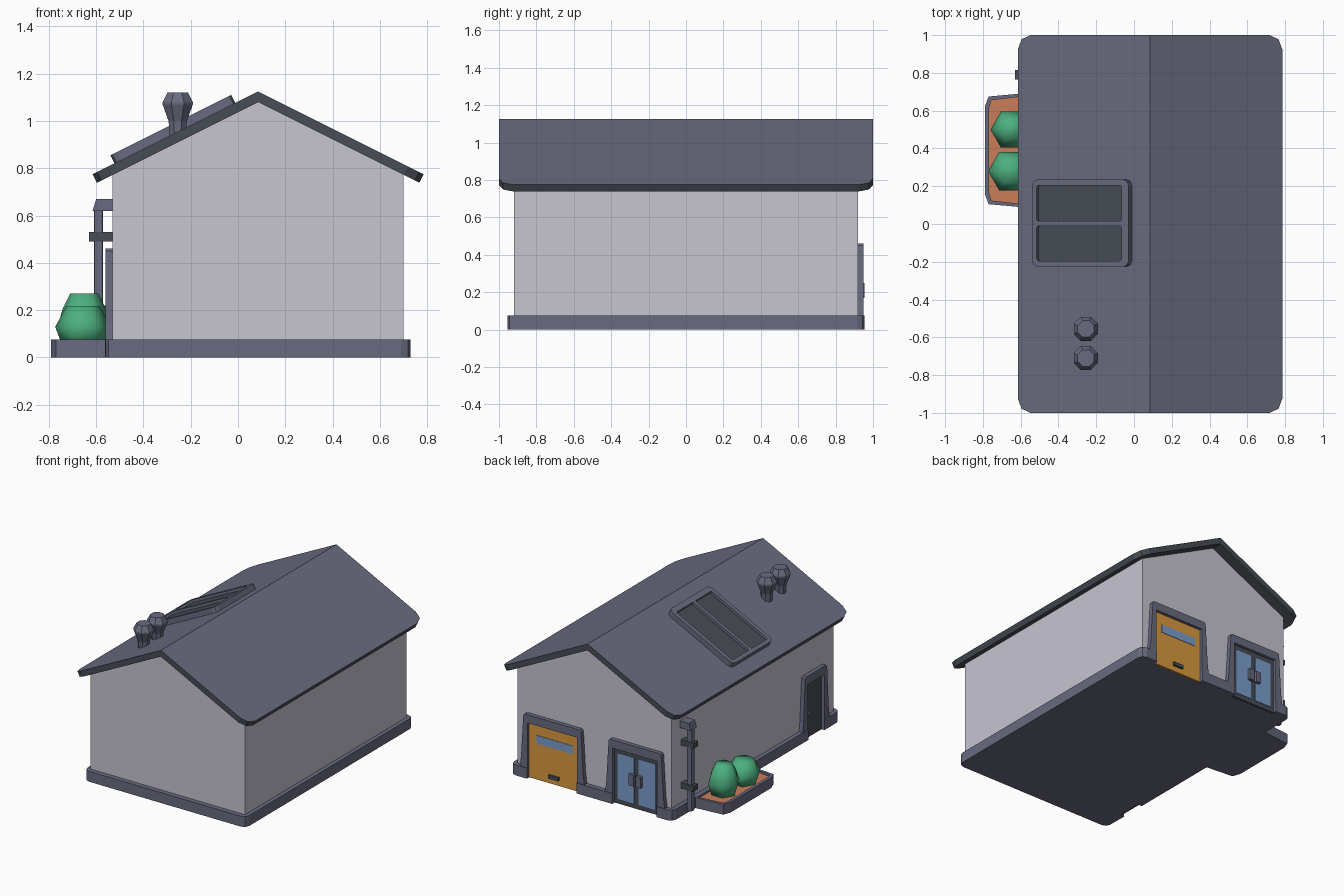
import bpy, bmesh, math
from mathutils import Vector

if "Cube" in bpy.data.objects:
    bpy.data.objects.remove(bpy.data.objects["Cube"])


def material(name, srgb):
    m = bpy.data.materials.new(name)
    lin = [c / 12.92 if c <= 0.04045 else ((c + 0.055) / 1.055) ** 2.4 for c in srgb]
    m.diffuse_color = (*lin, 1)
    m.use_nodes = True
    m.node_tree.nodes["Principled BSDF"].inputs["Base Color"].default_value = m.diffuse_color
    return m


WALL = material("pale_wall", (0.78, 0.775, 0.82))
SLATE = material("slate", (0.41, 0.42, 0.50))
DARK = material("dark_grey", (0.28, 0.30, 0.33))
GOLD = material("garage_yellow", (0.85, 0.60, 0.25))
GLASS = material("glass_blue", (0.48, 0.62, 0.80))
SOIL = material("soil_orange", (0.79, 0.49, 0.35))
GREEN = material("shrub_green", (0.30, 0.69, 0.50))


def finish(name, bm, *mats):
    bmesh.ops.recalc_face_normals(bm, faces=bm.faces)
    me = bpy.data.meshes.new(name)
    bm.to_mesh(me)
    bm.free()
    for m in mats:
        me.materials.append(m)
    ob = bpy.data.objects.new(name, me)
    bpy.context.collection.objects.link(ob)
    return ob


# Coordinate frames: profile point (a, b) and extrusion depth c to world space
def plan(a, b, c): return (a, b, c)
def gable(a, b, c): return (a, c, b)
def back(a, b, c): return (a, 0.92 + c, b)
def left(a, b, c): return (-0.53 - c, a, b)
def slope(a, b, c): return (0.085 - 0.894 * a - 0.447 * c, b, 1.125 - 0.447 * a + 0.894 * c)


def prism_mesh(pts, to3d, lo, hi):
    bm = bmesh.new()
    a = [bm.verts.new(to3d(p[0], p[1], lo)) for p in pts]
    b = [bm.verts.new(to3d(p[0], p[1], hi)) for p in pts]
    bm.faces.new(a)
    bm.faces.new(b)
    for i in range(len(a)):
        j = (i + 1) % len(a)
        bm.faces.new((a[i], a[j], b[j], b[i]))
    bmesh.ops.recalc_face_normals(bm, faces=bm.faces)
    return bm


def prism(name, mat, pts, to3d, lo, hi):
    return finish(name, prism_mesh(pts, to3d, lo, hi), mat)


def rect(a0, a1, b0, b1):
    return [(a0, b0), (a1, b0), (a1, b1), (a0, b1)]


def corner(cx, cy, r, start):
    # quarter arc in two segments
    return [(cx + r * math.cos(math.radians(start + 45 * k)),
             cy + r * math.sin(math.radians(start + 45 * k))) for k in range(3)]


def rounded(a0, a1, b0, b1, r):
    return (corner(a1 - r, b1 - r, r, 0) + corner(a0 + r, b1 - r, r, 90)
            + corner(a0 + r, b0 + r, r, 180) + corner(a1 - r, b0 + r, r, 270))


def lathe(name, mat, center, rings, sides, turn):
    bm = bmesh.new()
    loops = [[bm.verts.new((center[0] + r * math.cos(turn + math.tau * k / sides),
                            center[1] + r * math.sin(turn + math.tau * k / sides), z))
              for k in range(sides)] for r, z in rings]
    for lo, hi in zip(loops, loops[1:]):
        for k in range(sides):
            j = (k + 1) % sides
            bm.faces.new((lo[k], lo[j], hi[j], hi[k]))
    bm.faces.new(loops[0])
    bm.faces.new(loops[-1])
    return finish(name, bm, mat)


# Door openings: name, wall frame, inner edges, head height
GARAGE, ENTRY, SIDE = (0.205, 0.60), (-0.435, -0.08), (-0.775, -0.59)

# Plinth with rounded corners and a gap at each door
r = 0.04
outline = corner(0.73 - r, 0.955 - r, r, 0)
for lo, hi in (GARAGE, ENTRY):
    outline += [(hi, 0.955), (hi, 0.915), (lo, 0.915), (lo, 0.955)]
outline += corner(-0.56 + r, 0.955 - r, r, 90)
outline += [(-0.562, SIDE[1]), (-0.525, SIDE[1]), (-0.525, SIDE[0]), (-0.562, SIDE[0])]
outline += corner(-0.56 + r, -0.955 + r, r, 180) + corner(0.73 - r, -0.955 + r, r, 270)
prism("plinth", SLATE, outline, plan, 0, 0.075)

# Walls
prism("walls", WALL, [(-0.53, 0.002), (0.70, 0.002), (0.70, 0.78), (0.085, 1.09), (-0.53, 0.78)],
      gable, -0.92, 0.92)

# Roof: slate on top, dark edges and underside, rounded eave corners
bm = prism_mesh([(-0.615, 0.775), (0.085, 1.125), (0.785, 0.775),
                 (0.767, 0.739), (0.085, 1.08), (-0.597, 0.739)], gable, -1, 1)
tips = [e for e in bm.edges
        if all(abs(v.co.x - 0.085) > 0.6 for v in e.verts)
        and e.verts[0].co.y == e.verts[1].co.y]
bmesh.ops.bevel(bm, geom=tips, offset=0.075, segments=2, profile=0.5, affect='EDGES')
bmesh.ops.recalc_face_normals(bm, faces=bm.faces)
for f in bm.faces:
    f.material_index = 0 if f.normal.z > 0.5 else 1
finish("roof", bm, SLATE, DARK)


# Door surrounds, splayed outwards towards the ground
def surround(name, to3d, span):
    lo, hi = span
    prism(name, SLATE, [(lo - 0.065, 0.03), (lo - 0.05, 0.15), (lo - 0.032, 0.45), (lo - 0.022, 0.46),
                        (hi + 0.022, 0.46), (hi + 0.032, 0.45), (hi + 0.05, 0.15), (hi + 0.065, 0.03),
                        (hi, 0.03), (hi, 0.40), (lo, 0.40), (lo, 0.03)], to3d, -0.005, 0.03)


for name, to3d, span, mat in (("garage", back, GARAGE, GOLD), ("entry", back, ENTRY, DARK),
                              ("side", left, SIDE, DARK)):
    surround(name + "_door_surround", to3d, span)
    prism(name + "_door", mat, rect(*span, 0.001, 0.405), to3d, -0.006, 0.009)

# Garage door window and handle
prism("garage_window", GLASS, rect(0.25, 0.54, 0.26, 0.32), back, 0.006, 0.012)
prism("garage_handle", DARK, rect(0.36, 0.44, 0.04, 0.065), back, 0.005, 0.025)

# Entry door panes, handles and centre gap
for i, s in enumerate((-1, 1)):
    c = -0.2575 + s * 0.085
    prism(f"entry_pane_{i}", GLASS, rect(c - 0.067, c + 0.067, 0.035, 0.365), back, 0.006, 0.012)
    h = -0.2575 + s * 0.028
    prism(f"entry_handle_{i}", SLATE, rect(h - 0.02, h + 0.02, 0.17, 0.25), back, 0.006, 0.035)

# Side door handle
prism("side_handle", SLATE, rect(-0.645, -0.605, 0.16, 0.18), left, 0.005, 0.022)

# Drainpipe with top elbow and two clamps
prism("drainpipe", SLATE, rounded(-0.61, -0.57, 0.77, 0.81, 0.01), plan, 0.03, 0.64)
prism("drainpipe_elbow", SLATE, [(-0.52, 0.62), (-0.615, 0.62), (-0.60, 0.67), (-0.52, 0.67)],
      gable, 0.755, 0.825)
for i, z in enumerate((0.20, 0.51)):
    prism(f"pipe_clamp_{i}", DARK, rect(-0.63, -0.525, 0.765, 0.815), plan, z - 0.02, z + 0.02)

# Planter with sunken soil
bm = prism_mesh([(-0.55, 0.085), (-0.77, 0.105), (-0.79, 0.16),
                 (-0.79, 0.62), (-0.77, 0.675), (-0.55, 0.695)], plan, 0, 0.075)
top = max(bm.faces, key=lambda f: f.calc_center_median().z)
bmesh.ops.inset_region(bm, faces=[top], thickness=0.024)
low = bmesh.ops.extrude_face_region(bm, geom=[top])
for v in [g for g in low["geom"] if isinstance(g, bmesh.types.BMVert)]:
    v.co.z -= 0.015
for f in [g for g in low["geom"] if isinstance(g, bmesh.types.BMFace)]:
    f.material_index = 1
if top.is_valid:
    bm.faces.remove(top)
finish("planter", bm, SLATE, SOIL)

# Shrubs: smooth shaded hexagonal shapes
for name, c, rings in (
        ("tall_shrub", (-0.65, 0.50), [(0.085, 0.055), (0.11, 0.14), (0.092, 0.205), (0.06, 0.27)]),
        ("low_shrub", (-0.655, 0.28), [(0.09, 0.055), (0.118, 0.13), (0.07, 0.218)])):
    ob = lathe(name, GREEN, c, rings, 6, 0)
    for p in ob.data.polygons:
        p.use_smooth = True

# Roof vents
for i, y in enumerate((-0.555, -0.71)):
    lathe(f"roof_vent_{i}", SLATE, (-0.255, y),
          [(0.033, 0.90), (0.042, 1.0), (0.069, 1.07), (0.069, 1.08), (0.047, 1.12)], 8, math.pi / 8)

# Roof panel frame with two recessed dark panels
frame = prism("skylight_frame", SLATE, rounded(0.108, 0.68, -0.225, 0.235, 0.03), slope, -0.01, 0.038)
for i, (v0, v1) in enumerate(((0.015, 0.205), (-0.195, -0.01))):
    cutter = prism("pocket_cutter", SLATE, rounded(0.15, 0.652, v0, v1, 0.012), slope, 0.012, 0.08)
    mod = frame.modifiers.new("pocket", 'BOOLEAN')
    mod.operation, mod.object, mod.solver = 'DIFFERENCE', cutter, 'EXACT'
    bpy.context.view_layer.objects.active = frame
    bpy.ops.object.modifier_apply(modifier=mod.name)
    bpy.data.objects.remove(cutter)
    prism(f"skylight_panel_{i}", DARK, rect(0.145, 0.657, v0 - 0.004, v1 + 0.004), slope, 0.006, 0.018)
